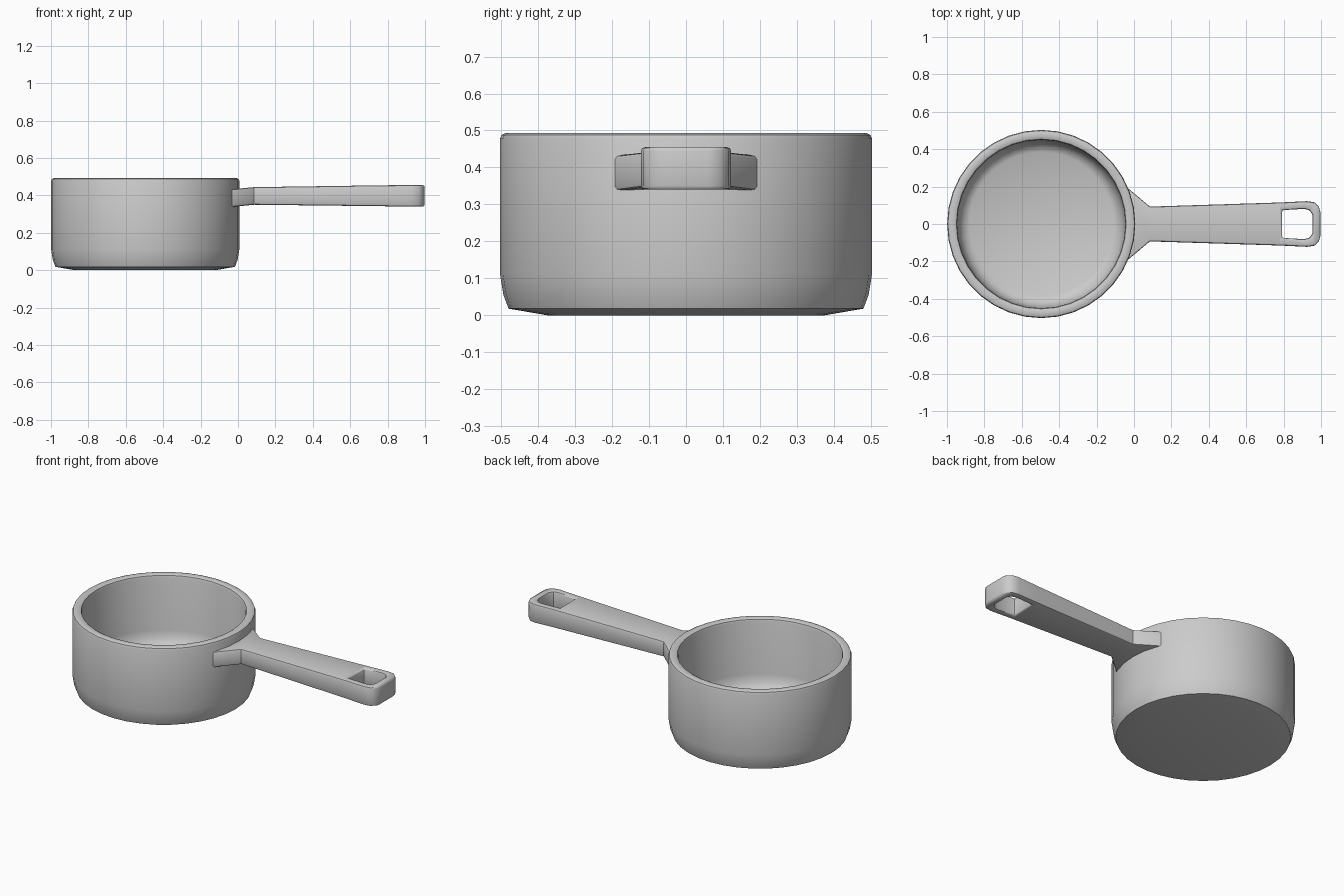
import bpy, bmesh, math

if "Cube" in bpy.data.objects:
    bpy.data.objects.remove(bpy.data.objects["Cube"])


def make_object(name, bm):
    bmesh.ops.recalc_face_normals(bm, faces=bm.faces)
    mesh = bpy.data.meshes.new(name)
    bm.to_mesh(mesh)
    bm.free()
    obj = bpy.data.objects.new(name, mesh)
    bpy.context.collection.objects.link(obj)
    return obj


def activate(obj):
    bpy.ops.object.select_all(action='DESELECT')
    obj.select_set(True)
    bpy.context.view_layer.objects.active = obj


def lathe(name, profile, center, steps):
    bm = bmesh.new()
    vs = [bm.verts.new((center[0] + r, center[1], z)) for r, z in profile]
    edges = [bm.edges.new(p) for p in zip(vs, vs[1:])]
    bmesh.ops.spin(bm, geom=vs + edges, cent=(*center, 0), axis=(0, 0, 1),
                   angle=math.tau, steps=steps)
    bmesh.ops.remove_doubles(bm, verts=bm.verts, dist=0.0005)
    return make_object(name, bm)


def strip_solid(name, stations):
    """Solid symmetric in y; each station is (x, half width, z low, z high)."""
    bm = bmesh.new()
    rings = [[bm.verts.new(p) for p in
              ((x, -w, lo), (x, w, lo), (x, w, hi), (x, -w, hi))]
             for x, w, lo, hi in stations]
    for a, b in zip(rings, rings[1:]):
        for i in range(4):
            j = (i + 1) % 4
            bm.faces.new((a[i], a[j], b[j], b[i]))
    bm.faces.new(rings[0])
    bm.faces.new(rings[-1])
    return make_object(name, bm)


# Pot: outer wall, rounded rim, inner wall and floor
pot_profile = [(0, 0), (0.375, 0), (0.48, 0.018), (0.494, 0.055),
               (0.503, 0.11), (0.503, 0.478), (0.499, 0.488), (0.488, 0.493),
               (0.464, 0.493), (0.454, 0.488), (0.45, 0.476),
               (0.448, 0.16), (0.437, 0.115), (0.416, 0.085),
               (0.385, 0.07), (0, 0.07)]
pot = lathe("pot_body", pot_profile, (-0.496, 0), 36)

# Handle: flared root, slightly widening grip, rounded tip
handle = strip_solid("handle", [
    (-0.04, 0.198, 0.337, 0.432), (0.085, 0.093, 0.35, 0.444),
    (0.78, 0.115, 0.342, 0.454), (0.925, 0.122, 0.34, 0.455),
    (0.965, 0.116, 0.34, 0.455), (0.988, 0.093, 0.34, 0.455),
    (0.998, 0.06, 0.34, 0.455)])

# Hanging hole through the handle tip
cutter = strip_solid("hole_cutter", [
    (0.792, 0.074, 0.2, 0.6), (0.91, 0.081, 0.2, 0.6),
    (0.938, 0.073, 0.2, 0.6), (0.954, 0.05, 0.2, 0.6)])
cutter.hide_render = True

activate(handle)
cut = handle.modifiers.new("hole", 'BOOLEAN')
cut.operation = 'DIFFERENCE'
cut.solver = 'EXACT'
cut.object = cutter
bpy.ops.object.modifier_apply(modifier="hole")
bpy.data.objects.remove(cutter)

# Softened handle edges
bevel = handle.modifiers.new("soft_edges", 'BEVEL')
bevel.width = 0.013
bevel.segments = 2
bevel.limit_method = 'ANGLE'
bevel.angle_limit = math.radians(50)
bpy.ops.object.modifier_apply(modifier="soft_edges")

for obj in (pot, handle):
    activate(obj)
    bpy.ops.object.shade_smooth_by_angle(angle=math.radians(35))
